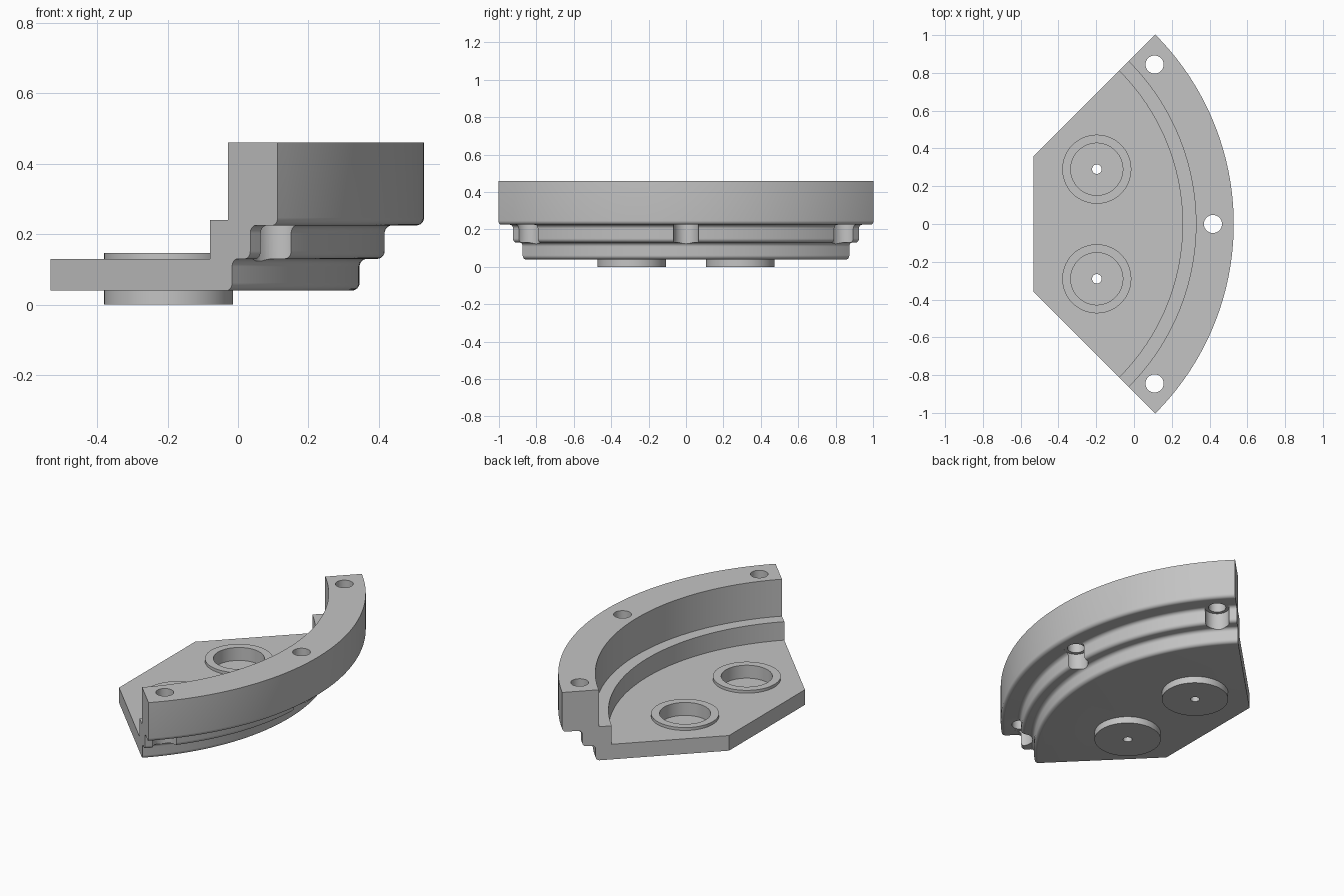
import bpy, bmesh
from math import radians, sin, cos, pi
from mathutils import Vector, Matrix

if "Cube" in bpy.data.objects:
    bpy.data.objects.remove(bpy.data.objects["Cube"])

CENTRE = Vector((-0.89, 0, 0))   # shared centre of all the arcs
BACK_X = -0.533                  # flat rear edge

grey = bpy.data.materials.new("light grey")
grey.use_nodes = True
grey.diffuse_color = (0.55, 0.55, 0.55, 1)
grey.node_tree.nodes["Principled BSDF"].inputs["Base Color"].default_value = grey.diffuse_color


def make_object(name, bm):
    bmesh.ops.recalc_face_normals(bm, faces=bm.faces)
    mesh = bpy.data.meshes.new(name)
    bm.to_mesh(mesh)
    bm.free()
    mesh.materials.append(grey)
    obj = bpy.data.objects.new(name, mesh)
    bpy.context.collection.objects.link(obj)
    return obj


def activate(obj):
    bpy.ops.object.select_all(action='DESELECT')
    obj.select_set(True)
    bpy.context.view_layer.objects.active = obj


def fillet(r, z, start, radius=0.022, turn=90, steps=6):
    """Quarter arc of profile points around (r, z)."""
    angles = [radians(start + turn * i / steps) for i in range(steps + 1)]
    return [(r + radius * cos(a), z + radius * sin(a)) for a in angles]


def revolve(name, profile, origin, start, sweep, steps):
    """Turn a closed (radius, height) profile around a vertical axis."""
    bm = bmesh.new()
    verts = [bm.verts.new((r, 0, z)) for r, z in profile]
    face = bm.faces.new(verts)
    bmesh.ops.rotate(bm, verts=verts, matrix=Matrix.Rotation(start, 3, 'Z'))
    full = abs(sweep - 2 * pi) < 0.001
    if full:
        edges = list(face.edges)
        bmesh.ops.delete(bm, geom=[face], context='FACES_ONLY')
        bmesh.ops.spin(bm, geom=verts + edges, axis=(0, 0, 1), cent=(0, 0, 0),
                       angle=sweep, steps=steps)
        bmesh.ops.remove_doubles(bm, verts=bm.verts, dist=0.0001)
    else:
        copy = bmesh.ops.duplicate(bm, geom=[face])
        bmesh.ops.spin(bm, geom=copy["geom"], axis=(0, 0, 1), cent=(0, 0, 0),
                       angle=sweep, steps=steps)
        bmesh.ops.remove_doubles(bm, verts=bm.verts, dist=0.0001)
    bmesh.ops.translate(bm, verts=bm.verts, vec=origin)
    return bm


def cut_cylinder(target, x, y, radius, bottom, top):
    """Subtract a vertical cylinder from the target."""
    bm = bmesh.new()
    bmesh.ops.create_cone(bm, cap_ends=True, segments=40, radius1=radius,
                          radius2=radius, depth=top - bottom,
                          matrix=Matrix.Translation((x, y, (top + bottom) / 2)))
    cutter = make_object("cutter", bm)
    cutter.hide_render = True
    mod = target.modifiers.new("cut", 'BOOLEAN')
    mod.operation = 'DIFFERENCE'
    mod.solver = 'EXACT'
    mod.object = cutter
    activate(target)
    bpy.ops.object.modifier_apply(modifier=mod.name)
    bpy.data.objects.remove(cutter)


# Stepped sector: base plate, middle step and raised outer wall
F = 0.022
profile = [(0.3, 0.13), (0.3, 0.04)]
profile += fillet(1.235 - F, 0.04 + F, -90)               # base lower edge
profile += fillet(1.235 + F, 0.13 - F, 180, turn=-90)     # inside corner
profile += fillet(1.308 - F, 0.13 + F, -90)               # middle lower edge
profile += fillet(1.308 + F, 0.225 - F, 180, turn=-90)    # inside corner
profile += fillet(1.418 - F, 0.225 + F, -90)              # wall lower edge
profile += [(1.418, 0.46), (1.218, 0.46), (1.218, 0.24),
            (1.147, 0.24), (1.147, 0.13)]
bm = revolve("body", profile, CENTRE, radians(-45), radians(90), 64)
# Drop the leftover starting cap duplicate, then trim the flat rear edge
seen = {}
for f in list(bm.faces):
    key = frozenset(v.index for v in f.verts)
bm.verts.index_update()
for f in list(bm.faces):
    key = frozenset(v.index for v in f.verts)
    if key in seen:
        bm.faces.remove(f)
    else:
        seen[key] = f
cut = bmesh.ops.bisect_plane(bm, geom=bm.verts[:] + bm.edges[:] + bm.faces[:],
                             plane_co=(BACK_X, 0, 0), plane_no=(1, 0, 0), clear_inner=True)
rim = [e for e in bm.edges if e.is_boundary]
bmesh.ops.contextual_create(bm, geom=rim)
body = make_object("stepped_body", bm)

# Bolt holes through the wall, with wider grooves in the step below
for angle in (-40.2, 0, 40.2):
    x = CENTRE.x + 1.308 * cos(radians(angle))
    y = 1.308 * sin(radians(angle))
    cut_cylinder(body, x, y, 0.048, 0.15, 0.6)
    cut_cylinder(body, x, y, 0.067, 0.0, 0.2251)

# Round cups set through the base plate
for side, y in (("right", -0.29), ("left", 0.29)):
    cut_cylinder(body, -0.197, y, 0.16, -0.1, 0.2)
    cup = [(0.025, 0), (0.183, 0), (0.183, 0.147), (0.138, 0.147),
           (0.138, 0.07), (0.025, 0.07)]
    obj = make_object(side + "_cup", revolve("cup", cup, (-0.197, y, 0), 0, 2 * pi, 56))
    activate(obj)
    bpy.ops.object.shade_smooth_by_angle(angle=radians(30))

activate(body)
bpy.ops.object.shade_smooth_by_angle(angle=radians(30))
